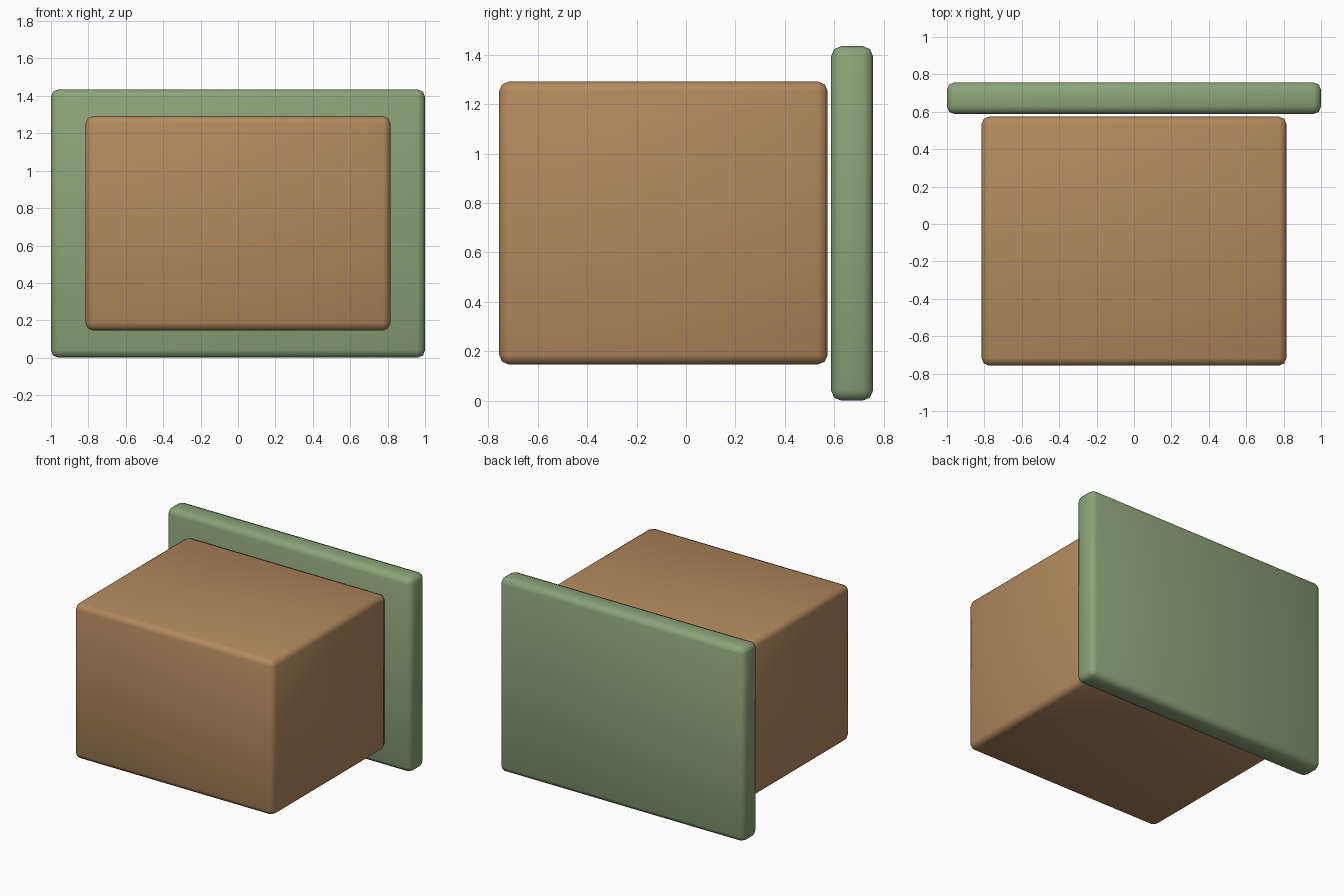
import bpy

if "Cube" in bpy.data.objects:
    bpy.data.objects.remove(bpy.data.objects["Cube"])


def rounded_box(name, lo, hi, color, radius=0.04, segments=2):
    """Box between two corners with softly rounded edges."""
    center = [(a + b) / 2 for a, b in zip(lo, hi)]
    size = [b - a for a, b in zip(lo, hi)]
    bpy.ops.mesh.primitive_cube_add(size=1, location=center)
    obj = bpy.context.object
    obj.name = name
    obj.scale = size
    bpy.ops.object.transform_apply(location=False, rotation=False, scale=True)
    bevel = obj.modifiers.new("rounded_edges", "BEVEL")
    bevel.width = radius
    bevel.segments = segments
    bevel.limit_method = "NONE"
    bpy.ops.object.shade_smooth()
    mat = bpy.data.materials.new(name + "_color")
    mat.diffuse_color = color
    mat.use_nodes = True
    mat.node_tree.nodes["Principled BSDF"].inputs["Base Color"].default_value = mat.diffuse_color
    obj.data.materials.append(mat)
    return obj


# Brown body of the drawer
rounded_box("drawer_body", (-0.815, -0.757, 0.146), (0.815, 0.574, 1.292),
            (0.45, 0.25, 0.11, 1))

# Green panel standing just behind the body
rounded_box("drawer_panel", (-1.0, 0.588, 0.0), (1.0, 0.757, 1.435),
            (0.26, 0.37, 0.19, 1))
